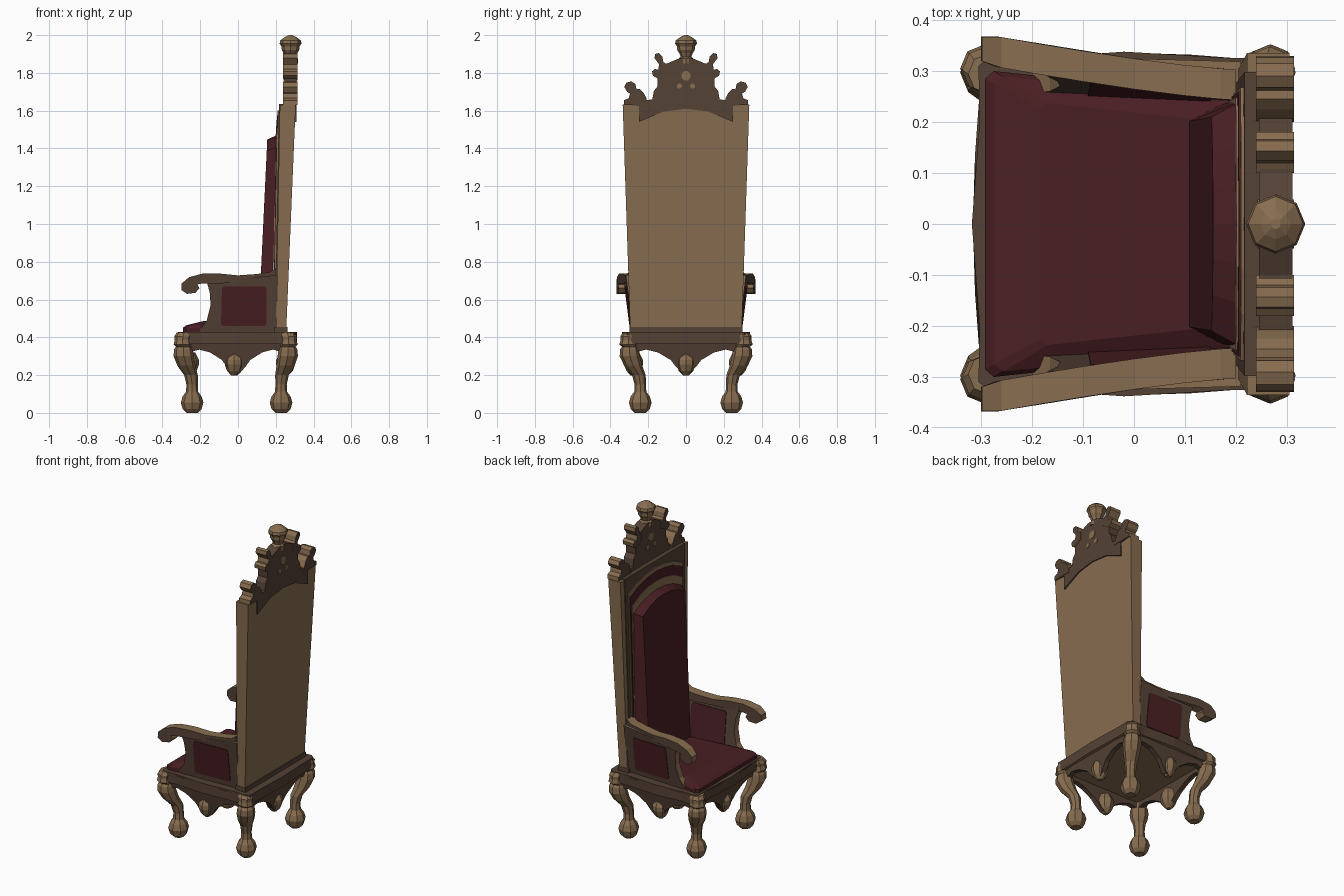
import bpy, bmesh, math
from mathutils import Vector

if "Cube" in bpy.data.objects:
    bpy.data.objects.remove(bpy.data.objects["Cube"])


def material(name, rgb):
    m = bpy.data.materials.new(name)
    m.diffuse_color = (*rgb, 1)
    m.use_nodes = True
    m.node_tree.nodes["Principled BSDF"].inputs["Base Color"].default_value = m.diffuse_color
    return m


LIGHT = material("light wood", (0.245, 0.153, 0.08))
DARK = material("dark wood", (0.09, 0.054, 0.036))
RED = material("red upholstery", (0.067, 0.0135, 0.0165))


def finish(name, bm, mats, deform=None, rule=None):
    bmesh.ops.recalc_face_normals(bm, faces=bm.faces)
    for f in bm.faces:
        f.material_index = rule(f.normal) if rule else 0
    if deform:
        for v in bm.verts:
            v.co = Vector(deform(*v.co))
        bmesh.ops.recalc_face_normals(bm, faces=bm.faces)
    me = bpy.data.meshes.new(name)
    bm.to_mesh(me)
    bm.free()
    for m in mats:
        me.materials.append(m)
    ob = bpy.data.objects.new(name, me)
    bpy.context.collection.objects.link(ob)
    return ob


def prism(name, axis, pts, a, b, mats, deform=None, rule=None):
    """Extrude a 2D profile along an axis from a to b."""
    place = {"x": lambda p, d: (d, p[0], p[1]),
             "y": lambda p, d: (p[0], d, p[1]),
             "z": lambda p, d: (p[0], p[1], d)}[axis]
    bm = bmesh.new()
    ra = [bm.verts.new(place(p, a)) for p in pts]
    rb = [bm.verts.new(place(p, b)) for p in pts]
    n = len(pts)
    bm.faces.new(ra)
    bm.faces.new(rb)
    for i in range(n):
        j = (i + 1) % n
        bm.faces.new((ra[i], ra[j], rb[j], rb[i]))
    return finish(name, bm, mats, deform, rule)


def loft(name, rings, mats, n=8):
    """Stack of n-sided rings (x, y, z, radius)."""
    bm = bmesh.new()
    rows = []
    for x, y, z, r in rings:
        rows.append([bm.verts.new((x + r * math.cos(2 * math.pi * i / n),
                                   y + r * math.sin(2 * math.pi * i / n), z)) for i in range(n)])
    bm.faces.new(rows[0])
    bm.faces.new(rows[-1])
    for p, q in zip(rows, rows[1:]):
        for i in range(n):
            j = (i + 1) % n
            bm.faces.new((p[i], p[j], q[j], q[i]))
    return finish(name, bm, mats)


def mirrored(half):
    """Half profile from centre to centre, mirrored on the first coordinate."""
    return half + [(-u, z) for u, z in reversed(half) if u > 1e-6]


def octagon(u, z, r):
    return [(u + r * math.cos(math.pi * (i + .5) / 4), z + r * math.sin(math.pi * (i + .5) / 4))
            for i in range(8)]


def arch(w0, w1, z0, z1, zc):
    return mirrored([(0, z0), (w0, z0), (w1, z1), (w1 * .66, z1 + (zc - z1) * .6),
                     (w1 * .33, z1 + (zc - z1) * .9), (0, zc)])


# cabriole legs with ball feet
LEG = [(0, 0, .03), (.02, 0, .05), (.055, 0, .06), (.088, 0, .05), (.112, 0, .032), (.15, 0, .03),
       (.2, .006, .036), (.25, .03, .048), (.3, .044, .054), (.335, .046, .05), (.35, .044, .042),
       (.362, .05, .048), (.385, .05, .042), (.405, .048, .046), (.425, .042, .04)]
for sx, x0, k in ((-1, -.243, 1), (1, .228, .8)):
    for sy in (-1, 1):
        loft("front_leg" if sx < 0 else "back_leg",
             [(x0 + sx * o * k, sy * (.242 + o * 1.25), z, r) for z, o, r in LEG], [LIGHT])

# seat frame, light underneath
frame = [(-.318, 0), (-.303, -.2), (-.305, -.31), (-.28, -.33), (-.2, -.325), (-.02, -.338), (.2, -.325),
         (.28, -.33), (.305, -.31), (.305, -.2), (.312, 0)]
frame += [(x, -y) for x, y in reversed(frame) if y < 0]
prism("seat_frame", "z", frame, .365, .428, [DARK, LIGHT], rule=lambda n: int(n.z < -.5))

# scalloped aprons and hanging shells on all four sides
APRON = mirrored([(0, .42), (.5, .42), (1, .42), (1, .32), (.78, .335), (.55, .32), (.3, .28),
                  (.2, .245), (.08, .21), (0, .2)])
for name, along_y, s, half, out, mid in (("front_apron", 1, -1, .27, .302, 0), ("back_apron", 1, 1, .27, .297, 0),
                                         ("right_apron", 0, -1, .25, .322, -.01), ("left_apron", 0, 1, .25, .322, -.01)):
    def place(u, d, z):
        o = s * (out + d + .014 * math.cos(u * math.pi / 2) - .2 * (.42 - z))
        return (o, mid + u * half, z) if along_y else (mid + u * half, o, z)
    prism(name, "y", APRON, -.03, 0, [DARK], place)
    cx, cy = (s * (out - .045), 0) if along_y else (mid - .01, s * (out - .045))
    loft(name + "_shell", [(cx, cy, .197, .014), (cx, cy, .222, .038), (cx, cy, .255, .05),
                           (cx, cy, .28, .05), (cx, cy, .32, .03)], [LIGHT])

# seat cushion: low lip, then two sloped steps
SEAT = [(-.292, -.285), (-.292, .285), (-.275, .3), (.23, .245), (.23, -.245), (-.275, -.3)]


def shrink(pts, k):
    return [(.23 + (x - .23) * k, y * k) for x, y in pts]


def narrow(k, level):
    return lambda x, y, z: (.23 + (x - .23) * k, y * k, z) if z > level else (x, y, z)


prism("seat_cushion_lip", "z", SEAT, .425, .45, [RED])
prism("seat_cushion_edge", "z", SEAT, .45, .464, [RED], narrow(.965, .46))
prism("seat_cushion_top", "z", shrink(SEAT, .965), .464, .486, [RED], narrow(.82, .48))

# arm panels, red insets and scrolled armrests
PANEL = [(.21, .425), (.21, .73), (0, .71), (-.17, .71), (-.15, .64), (-.145, .57), (-.165, .49),
         (-.2, .445), (-.2, .425)]
INSET = [(-.09, .47), (-.08, .46), (.14, .46), (.15, .47), (.15, .66), (.14, .67), (-.075, .67), (-.085, .66)]
ARM = [(.2, .765), (.17, .745), (.1, .735), (0, .728), (-.1, .738), (-.19, .737), (-.26, .718), (-.298, .685),
       (-.3, .65), (-.27, .63), (-.225, .636), (-.205, .66), (-.215, .68), (-.19, .685), (-.1, .685),
       (0, .69), (.1, .69), (.2, .69)]
side_dark = lambda n: int(abs(n.y) > .7)
for s, side in ((-1, "right"), (1, "left")):
    def lean(x, y, z):
        return (x, s * (y + .13 * (z - .43) + .04 * (.2 - x)), z)

    def sweep(x, y, z):
        tip = .8 if x < -.29 else 1
        return (x, s * (y * tip + .273 + .067 * (max(0, .2 - x) / .48) ** 1.3), z)
    prism(side + "_arm_panel", "y", PANEL, .238, .28, [LIGHT, DARK], lean, side_dark)
    prism(side + "_arm_inset", "y", INSET, .234, .284, [RED], lean)
    prism(side + "_armrest", "y", ARM, -.03, .03, [LIGHT, DARK], sweep, side_dark)


# tapered, leaning back
def lean_back(x, y, z):
    return (x + (.018 if x < .23 else .042) * (z - .43), y, z)


def lean_front(x, y, z):
    return (x + .018 * (z - .43), y, z)


prism("back_panel", "x", [(-.295, .43), (.295, .43), (.335, 1.63), (-.335, 1.63)], .2, .255, [LIGHT], lean_back)
prism("back_base_rail", "x", [(-.298, .425), (.298, .425), (.298, .455), (-.298, .455)], .19, .262, [DARK])
prism("back_front_frame", "x", [(-.27, .43), (.27, .43), (.298, 1.636), (-.298, 1.636)], .195, .24, [DARK], lean_front)
prism("back_arch_moulding", "x", arch(.25, .268, .45, 1.53, 1.6), .189, .21, [LIGHT], lean_front)
prism("back_upholstery_border", "x", arch(.245, .26, .45, 1.51, 1.575), .185, .21, [RED], lean_front)
prism("back_inner_moulding", "x", arch(.238, .248, .45, 1.45, 1.52), .181, .21, [LIGHT], lean_front)


# padded back cushion with bevelled rim
def pad(x, y, z):
    k = (.86, .945) if x < .15 else (1, 1)
    return (x + .045 * (z - .43), y * k[0], .98 + (z - .98) * k[1])


prism("back_cushion", "x", arch(.235, .244, .46, 1.41, 1.475), .108, .17, [RED], pad)

# carved crest with hooked scrolls
HOOK = [(.33, 1.63), (.328, 1.655), (.302, 1.667), (.297, 1.69), (.312, 1.70), (.327, 1.725), (.315, 1.748),
        (.29, 1.755), (.268, 1.742), (.262, 1.713), (.245, 1.715), (.225, 1.695), (.21, 1.665), (.2, 1.63)]
EAR = [(.15, 1.77), (.175, 1.785), (.18, 1.808), (.165, 1.82), (.147, 1.818), (.142, 1.845), (.167, 1.878),
       (.163, 1.9), (.143, 1.905), (.125, 1.885), (.12, 1.857), (.1, 1.845), (.1, 1.8)]
CREST = mirrored([(0, 1.61), (.12, 1.595), (.25, 1.54), (.25, 1.625), (.315, 1.632), (.29, 1.66), (.25, 1.68),
                  (.21, 1.655), (.178, 1.66), (.17, 1.705), (.15, 1.73), (.152, 1.78), (.145, 1.82),
                  (.125, 1.85), (.1, 1.85), (.04, 1.875), (0, 1.88)])
prism("crest", "x", CREST, .245, .311, [DARK])
face_dark = lambda n: int(abs(n.x) > .7)
for s in (-1, 1):
    for name, pts in (("crest_hook", HOOK), ("crest_ear", EAR)):
        prism(name, "x", [(s * u, z) for u, z in pts], .239, .314, [LIGHT, DARK], None, face_dark)
for u, z, r in ((0, 1.785, .026), (-.035, 1.73, .014), (.035, 1.73, .014)):
    prism("crest_rosette", "x", octagon(u, z, r), .242, .314, [LIGHT])

# turned finial
loft("finial", [(.278, 0, z, r) for z, r in ((1.85, .04), (1.875, .04), (1.885, .028), (1.905, .036), (1.92, .046),
                                            (1.94, .048), (1.955, .058), (1.972, .054), (1.99, .03), (2.0, .01))],
     [LIGHT])
